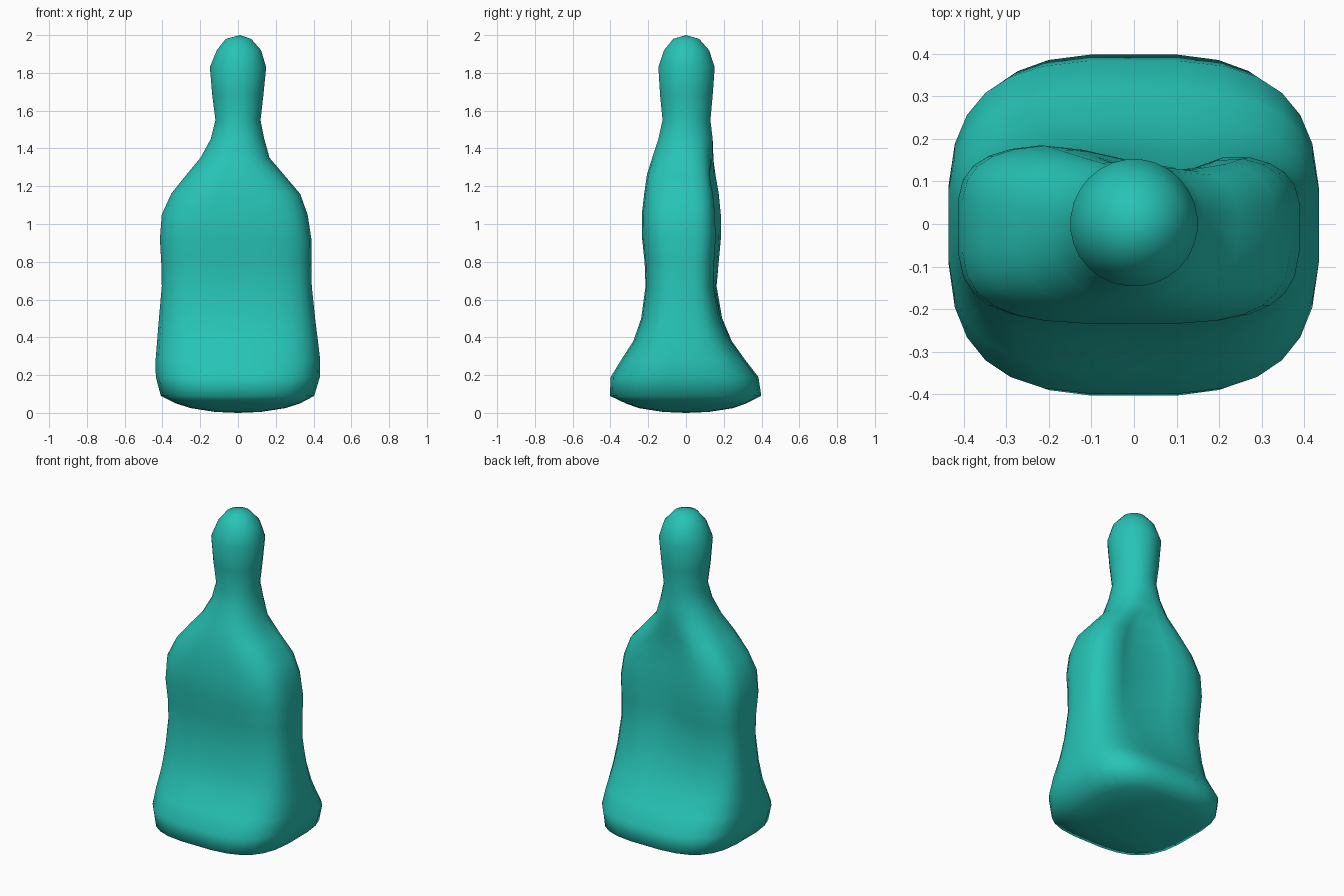
import bpy, bmesh, math

SIDES = 28

# Sections: z, left x, right x, front y, back y, squareness, depth of back groove
SECTIONS = [
    (0.005, -0.12, 0.12, -0.12, 0.12, 2.4, 0),
    (0.025, -0.25, 0.25, -0.25, 0.25, 2.8, 0),
    (0.05, -0.33, 0.33, -0.32, 0.32, 3.0, 0),
    (0.09, -0.41, 0.405, -0.405, 0.40, 3.1, 0),
    (0.19, -0.437, 0.435, -0.40, 0.385, 3.1, 0),
    (0.28, -0.438, 0.437, -0.345, 0.315, 3.1, 0),
    (0.38, -0.43, 0.425, -0.28, 0.243, 3.2, 0),
    (0.50, -0.42, 0.41, -0.238, 0.195, 3.3, 0.015),
    (0.67, -0.405, 0.392, -0.215, 0.165, 3.4, 0.04),
    (0.80, -0.408, 0.39, -0.22, 0.175, 3.4, 0.065),
    (0.92, -0.415, 0.39, -0.233, 0.185, 3.5, 0.075),
    (1.05, -0.405, 0.37, -0.235, 0.185, 3.4, 0.08),
    (1.16, -0.355, 0.33, -0.222, 0.178, 3.1, 0.07),
    (1.26, -0.275, 0.245, -0.208, 0.168, 2.7, 0.045),
    (1.35, -0.20, 0.168, -0.18, 0.156, 2.3, 0.015),
    (1.45, -0.145, 0.14, -0.147, 0.142, 2.1, 0),
    (1.55, -0.12, 0.12, -0.125, 0.13, 2.0, 0),
    (1.68, -0.137, 0.135, -0.138, 0.142, 2.0, 0),
    (1.83, -0.15, 0.15, -0.147, 0.153, 2.0, 0),
    (1.92, -0.113, 0.123, -0.117, 0.123, 2.0, 0),
    (1.98, -0.065, 0.07, -0.068, 0.07, 2.0, 0),
]


def ring(bm, z, xl, xr, yf, yb, n, groove):
    """One rounded-rectangle cross-section."""
    verts = []
    for i in range(SIDES):
        a = 2 * math.pi * (i + 0.5) / SIDES
        c, s = math.cos(a), math.sin(a)
        px = math.copysign(abs(c) ** (2 / n), c)
        py = math.copysign(abs(s) ** (2 / n), s)
        x = px * (xr if c > 0 else -xl)
        y = py * (yb if s > 0 else -yf)
        if s > 0 and groove:
            # left back bulge is fuller, with a groove near the middle
            y *= 1 - 0.9 * groove * px
            y -= groove * py * math.exp(-((x - 0.05) / 0.13) ** 2)
        verts.append(bm.verts.new((x, y, z)))
    return verts


# Body: loft through the sections, closed by a shallow dome at each end
bm = bmesh.new()
rings = [ring(bm, *s) for s in SECTIONS]
for lo, hi in zip(rings, rings[1:]):
    for i in range(SIDES):
        j = (i + 1) % SIDES
        bm.faces.new((lo[i], lo[j], hi[j], hi[i]))
bottom = bm.verts.new((0, 0, 0))
top = bm.verts.new((0.01, 0, 2.0))
for i in range(SIDES):
    j = (i + 1) % SIDES
    bm.faces.new((rings[0][j], rings[0][i], bottom))
    bm.faces.new((rings[-1][i], rings[-1][j], top))
bmesh.ops.recalc_face_normals(bm, faces=bm.faces)
for f in bm.faces:
    f.smooth = True

mesh = bpy.data.meshes.new("figure_body")
bm.to_mesh(mesh)
bm.free()
body = bpy.data.objects.new("figure_body", mesh)
bpy.context.collection.objects.link(body)

# Teal colour
teal = bpy.data.materials.new("teal")
teal.diffuse_color = (0.02, 0.55, 0.47, 1)
mesh.materials.append(teal)
